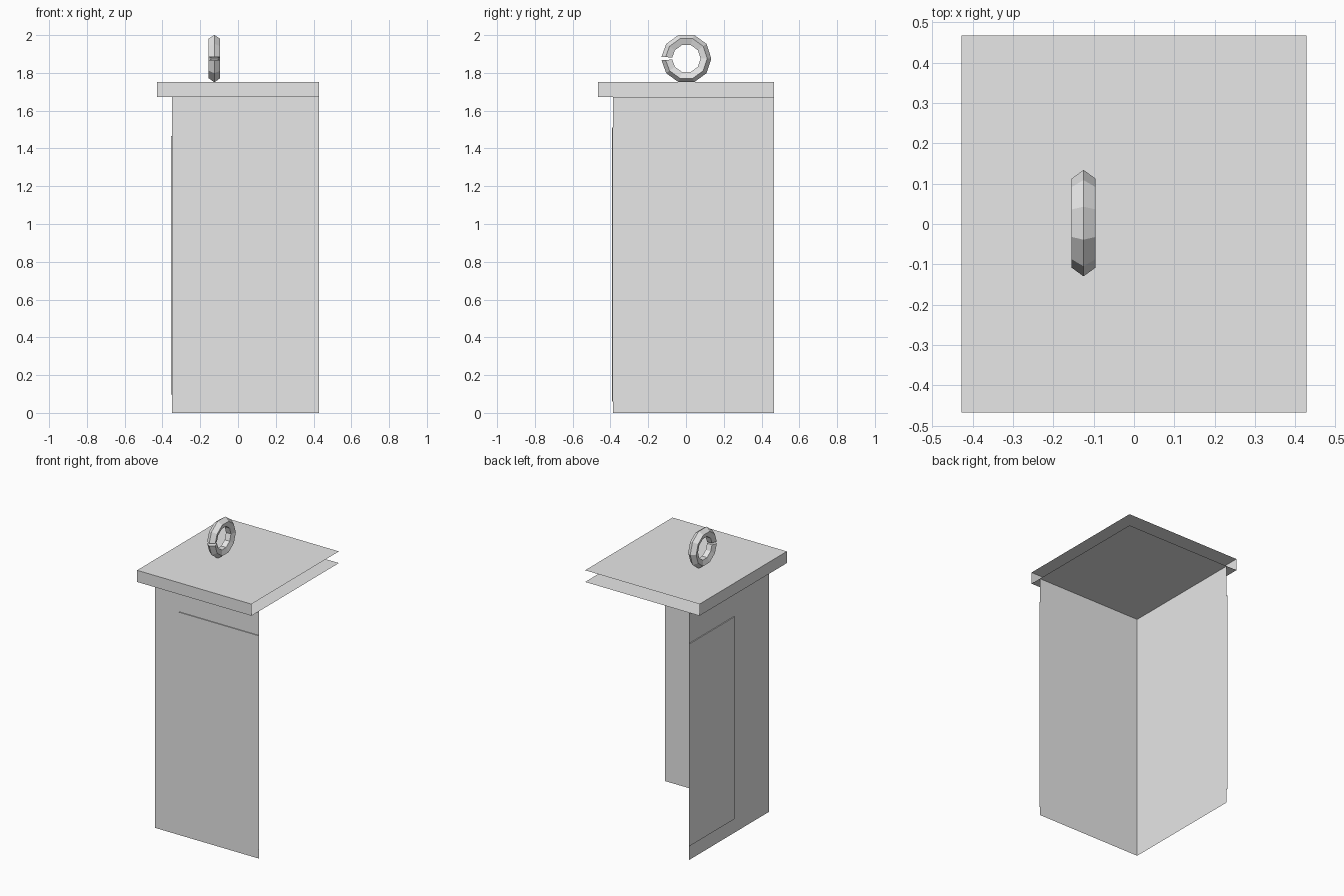
import bpy, bmesh, math
from mathutils import Vector

if "Cube" in bpy.data.objects:
    bpy.data.objects.remove(bpy.data.objects["Cube"])

grey = bpy.data.materials.new("light_grey")
grey.diffuse_color = (0.8, 0.8, 0.8, 1)
grey.use_nodes = True
grey.node_tree.nodes["Principled BSDF"].inputs["Base Color"].default_value = grey.diffuse_color

X, Y = 0.428, 0.467            # open right and back edges
BX, BY = -0.35, -0.387         # left and front wall planes
LOW, HIGH = 1.673, 1.752       # roof slab heights


def finish(name, bm):
    mesh = bpy.data.meshes.new(name)
    bm.to_mesh(mesh)
    bm.free()
    mesh.materials.append(grey)
    obj = bpy.data.objects.new(name, mesh)
    bpy.context.collection.objects.link(obj)
    return obj


def open_box(name, lo, hi, keep):
    """Box that keeps only the sides whose outward normal is listed."""
    bm = bmesh.new()
    bmesh.ops.create_cube(bm, size=1)
    bm.normal_update()
    drop = [f for f in bm.faces
            if not any(f.normal.dot(Vector(k)) > 0.9 for k in keep)]
    bmesh.ops.delete(bm, geom=drop, context='FACES')
    for v in bm.verts:
        v.co = [lo[i] + (v.co[i] + 0.5) * (hi[i] - lo[i]) for i in range(3)]
    return finish(name, bm)


FRONT, LEFT, UP, DOWN, RIGHT, BACK = ((0, -1, 0), (-1, 0, 0), (0, 0, 1),
                                      (0, 0, -1), (1, 0, 0), (0, 1, 0))

# Front and left walls, open at the bottom, right and back
open_box("walls", (BX, BY, 0), (X, Y, LOW), [FRONT, LEFT])

# Overhanging roof slab, open at the right and back
open_box("roof_slab", (-X, -Y, LOW), (X, Y, HIGH), [FRONT, LEFT, UP, DOWN])

# Thin raised plates on the two walls
T = 0.006
open_box("front_plate", (-0.165, BY - T, 0.06), (X, BY, 1.51),
         [FRONT, LEFT, UP, DOWN])
open_box("left_plate", (BX - T, -0.01, 0.097), (BX, Y, 1.465),
         [LEFT, FRONT, UP, DOWN])

# Hanging ring: five-sided tube bent round ten segments, with a narrow gap
bm = bmesh.new()
cx, cy, cz, major, minor, gap = -0.125, 0.002, 1.876, 0.1005, 0.0315, 4
angles = [-180 + gap] + [-180 + 36 * i for i in range(1, 10)] + [180 - gap]
loops = []
for a in map(math.radians, angles):
    loop = []
    for k in range(5):
        t = math.tau * k / 5
        r = major + minor * math.cos(t)
        loop.append(bm.verts.new((cx + minor * math.sin(t),
                                  cy + r * math.cos(a), cz + r * math.sin(a))))
    loops.append(loop)
for p, q in zip(loops, loops[1:]):
    for k in range(5):
        n = (k + 1) % 5
        bm.faces.new((p[k], p[n], q[n], q[k]))
bm.faces.new(loops[0])
bm.faces.new(loops[-1])
bmesh.ops.recalc_face_normals(bm, faces=bm.faces[:])
finish("hanging_ring", bm)
